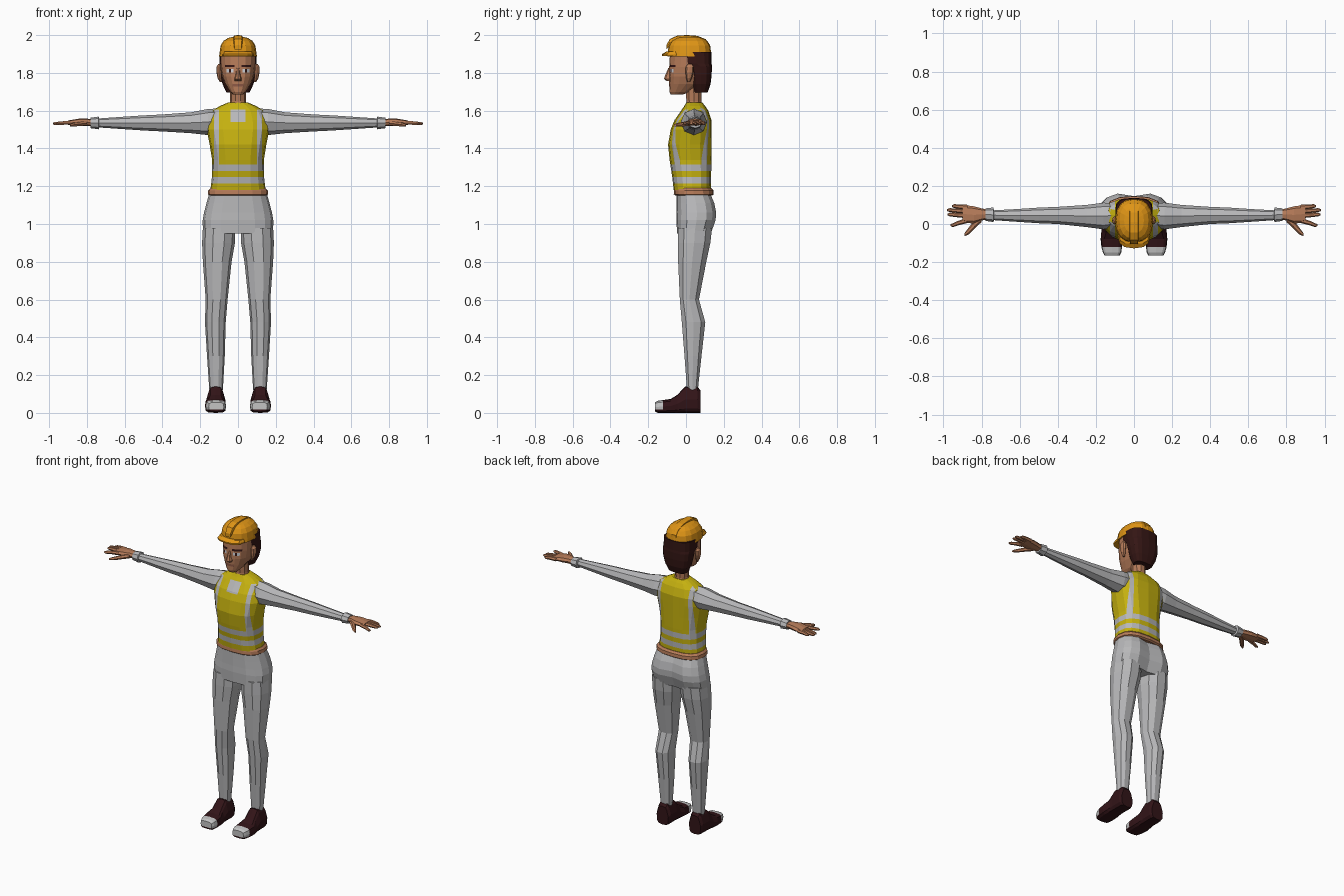
import bpy, bmesh, math
from mathutils import Vector


def mat(name, r, g, b):
    m = bpy.data.materials.new(name)
    m.diffuse_color = (r, g, b, 1)
    return m


SKIN = mat("skin", 0.47, 0.20, 0.10)
HAIR = mat("dark brown hair", 0.035, 0.008, 0.007)
ORANGE = mat("helmet orange", 0.74, 0.30, 0.008)
YELLOW = mat("vest yellow", 0.56, 0.44, 0.005)
STRIPE = mat("stripe grey", 0.47, 0.47, 0.48)
CLOTH = mat("cloth grey", 0.48, 0.48, 0.49)
BOOT = mat("boot brown", 0.032, 0.007, 0.009)
TOE = mat("toe cap grey", 0.55, 0.55, 0.55)
WHITE = mat("eye white", 0.62, 0.65, 0.70)
LIP = mat("lip brown", 0.27, 0.10, 0.06)


def place(axis, t, a, b):
    return {"x": (t, a, b), "y": (a, t, b), "z": (a, b, t)}[axis]


def loft(name, axis, rows, n=8, p=2.0, mats=(SKIN,), mirror=False,
         cuts=(), rule=None, tweak=None):
    """Skin superellipse rings (t, centre a, centre b, radius a, radius b) along an axis."""
    bm = bmesh.new()
    rings = []
    for t, ca, cb, ra, rb in rows:
        ring = []
        for i in range(n):
            c, s = math.cos(2 * math.pi * i / n), math.sin(2 * math.pi * i / n)
            a = ca + ra * math.copysign(abs(c) ** (2 / p), c)
            b = cb + rb * math.copysign(abs(s) ** (2 / p), s)
            ring.append(bm.verts.new(place(axis, t, a, b)))
        rings.append(ring)
    for lo, hi in zip(rings, rings[1:]):
        for i in range(n):
            j = (i + 1) % n
            bm.faces.new((lo[i], lo[j], hi[j], hi[i]))
    bm.faces.new(rings[0])
    bm.faces.new(rings[-1])
    if tweak:
        for v in bm.verts:
            tweak(v.co)
    # cut lines for painted areas
    for k, value in cuts:
        normal = Vector((0, 0, 0))
        normal["xyz".index(k)] = 1
        bmesh.ops.bisect_plane(bm, geom=bm.verts[:] + bm.edges[:] + bm.faces[:],
                               plane_co=normal * value, plane_no=normal)
    bmesh.ops.recalc_face_normals(bm, faces=bm.faces[:])
    if rule:
        for f in bm.faces:
            f.material_index = rule(f.calc_center_median())
    me = bpy.data.meshes.new(name)
    bm.to_mesh(me)
    bm.free()
    for m in mats:
        me.materials.append(m)
    ob = bpy.data.objects.new(name, me)
    bpy.context.collection.objects.link(ob)
    if mirror:
        ob.modifiers.new("mirror", "MIRROR").use_mirror_merge = False
    return ob


def both(*values):
    return [("x", s * v) for v in values for s in (-1, 1)]


# Boots with grey toe caps
def boot_taper(co):
    if co.z > 0.08:
        co.x = 0.117 + (co.x - 0.117) * 0.78


loft("boots", "y", [(-0.165, .115, .032, .040, .024), (-0.15, .115, .032, .048, .032),
                    (-0.122, .117, .034, .054, .034), (-0.08, .119, .037, .056, .037),
                    (-0.045, .119, .048, .053, .048), (-0.005, .118, .070, .050, .070),
                    (0.06, .117, .070, .050, .070), (0.076, .117, .060, .042, .060)],
     n=12, p=3.6, mats=(BOOT, TOE), mirror=True, cuts=[("z", 0.018)],
     rule=lambda c: int(c.y < -0.122 and c.z > 0.018), tweak=boot_taper)

# Trousers
loft("trouser_legs", "z", [(.12, .116, .034, .036, .030), (.30, .117, .037, .047, .047),
                           (.48, .120, .040, .055, .065), (.60, .113, .018, .058, .053),
                           (.80, .110, .033, .076, .078), (.90, .103, .043, .087, .090),
                           (.98, .100, .048, .086, .094)],
     n=10, p=2.2, mats=(CLOTH,), mirror=True)


def seat_crease(co):
    if abs(co.x) < 0.01 and co.y > 0.1:
        co.y -= 0.02


loft("trouser_hips", "z", [(.95, 0, .045, .186, .092), (1.02, 0, .056, .187, .107),
                           (1.06, 0, .058, .180, .108), (1.11, 0, .053, .167, .103),
                           (1.17, 0, .040, .150, .090)],
     n=16, p=2.6, mats=(CLOTH,), tweak=seat_crease)

# Waist band
loft("waist_band", "z", [(1.15, 0, .041, .150, .096), (1.157, 0, .041, .160, .106),
                         (1.178, 0, .041, .158, .104), (1.19, 0, .037, .146, .097)],
     n=16, p=2.6)


# Vest with reflective stripes and shirt collar opening
def vest_rule(c):
    x = abs(c.x)
    if c.z < 1.315:
        return int(1.215 < c.z < 1.25 or 1.28 < c.z)
    if x < 0.04 and c.y < 0.02 and 1.54 < c.z < 1.605:
        return 2
    return int(0.1 < x < 0.126 and abs(c.y - 0.035) > 0.03)


loft("vest", "z", [(1.18, 0, .033, .146, .098), (1.25, 0, .030, .138, .103),
                   (1.34, 0, .024, .137, .111), (1.42, 0, .020, .150, .115),
                   (1.50, 0, .027, .166, .108), (1.55, 0, .037, .163, .098),
                   (1.60, 0, .046, .138, .072), (1.625, 0, .046, .095, .055),
                   (1.642, 0, .044, .055, .043)],
     n=16, p=2.6, mats=(YELLOW, STRIPE, CLOTH),
     cuts=[("z", z) for z in (1.215, 1.25, 1.28, 1.315, 1.54, 1.605)]
     + both(.04, .1, .126), rule=vest_rule)

# Sleeves and cuffs
loft("sleeves", "x", [(.09, .046, 1.55, .062, .062), (.16, .042, 1.54, .070, .069),
                      (.25, .042, 1.536, .058, .055), (.40, .045, 1.535, .045, .045),
                      (.50, .045, 1.535, .041, .040), (.62, .045, 1.535, .033, .032),
                      (.735, .046, 1.535, .026, .024), (.738, .048, 1.535, .038, .034),
                      (.755, .049, 1.535, .036, .031), (.78, .049, 1.535, .033, .028)],
     n=8, mats=(CLOTH,), mirror=True)

# Hands: palm, fingers, thumb
loft("palms", "x", [(.75, .05, 1.535, .022, .017), (.80, .050, 1.539, .032, .019),
                    (.84, .048, 1.539, .045, .019), (.90, .053, 1.536, .047, .012)],
     n=8, p=2.4, mirror=True)
for fname, y0, y1, tip in (("little_fingers", .088, .094, .955), ("ring_fingers", .066, .073, .980),
                           ("middle_fingers", .043, .050, .978), ("index_fingers", .018, -.006, .962)):
    loft(fname, "x", [(.875, y0, 1.536, .013, .012), (.92, (y0 + y1) / 2, 1.535, .012, .011),
                      (tip - .012, y1, 1.532, .010, .009), (tip, y1, 1.531, .005, .005)],
         n=6, mirror=True)
loft("thumbs", "x", [(.80, .030, 1.534, .020, .014), (.835, .000, 1.530, .022, .013),
                     (.865, -.034, 1.526, .019, .011), (.89, -.057, 1.523, .008, .007)],
     n=6, mirror=True)

# Neck
loft("neck", "z", [(1.61, 0, .043, .052, .046), (1.65, 0, .042, .042, .042),
                   (1.74, 0, .040, .045, .045)], n=10)


# Head with eyes, brows and mouth cut into the face
def face_rule(c):
    x = abs(c.x)
    if c.y > -0.02:
        return 0
    if 0.018 < x < 0.07 and 1.830 < c.z < 1.843:
        return 1
    if 0.024 < x < 0.060 and 1.802 < c.z < 1.820:
        return 1 if 0.036 < x < 0.047 else 2
    return 3 if x < 0.028 and 1.727 < c.z < 1.741 else 0


loft("head", "z", [(1.685, 0, -.050, .026, .030), (1.70, 0, -.030, .042, .058),
                   (1.74, 0, .000, .068, .089), (1.78, 0, .012, .084, .103),
                   (1.83, 0, .018, .091, .107), (1.90, 0, .020, .092, .105),
                   (1.95, 0, .020, .080, .095)],
     n=16, p=2.3, mats=(SKIN, HAIR, WHITE, LIP), rule=face_rule,
     cuts=[("z", z) for z in (1.727, 1.741, 1.802, 1.820, 1.830, 1.843)]
     + both(.018, .024, .028, .036, .047, .060, .070))

# Nose and ears
loft("nose", "z", [(1.758, 0, -.085, .018, .018), (1.768, 0, -.088, .020, .029),
                   (1.785, 0, -.085, .014, .026), (1.825, 0, -.080, .009, .014)], n=8)
loft("ears", "z", [(1.752, .090, .014, .006, .008), (1.772, .097, .016, .011, .015),
                   (1.805, .101, .019, .014, .022), (1.832, .101, .020, .013, .021),
                   (1.846, .098, .020, .007, .011)], n=8, mirror=True)

# Hair
loft("hair", "z", [(1.695, 0, .078, .060, .036), (1.74, 0, .080, .082, .050),
                   (1.79, 0, .080, .094, .056), (1.835, 0, .074, .098, .063),
                   (1.85, 0, .056, .098, .080), (1.91, 0, .051, .097, .085)],
     n=16, p=3, mats=(HAIR,))

# Hard hat: shell, peak and ridge
loft("helmet_shell", "z", [(1.888, 0, .018, .100, .117), (1.905, 0, .018, .098, .115),
                           (1.945, 0, .018, .092, .110), (1.970, 0, .018, .076, .094),
                           (1.985, 0, .018, .052, .066), (1.991, 0, .018, .025, .035)],
     n=16, p=2.4, mats=(ORANGE,))
loft("helmet_peak", "z", [(1.890, 0, -.060, .086, .067), (1.899, 0, -.060, .086, .068),
                          (1.912, 0, -.058, .080, .048)], n=12, p=2.6, mats=(ORANGE,))
loft("helmet_ridge", "y", [(-.104, 0, 1.935, .020, .012), (-.085, 0, 1.962, .024, .018),
                           (-.045, 0, 1.980, .025, .018), (.01, 0, 1.985, .025, .015),
                           (.06, 0, 1.980, .025, .016), (.105, 0, 1.962, .023, .016),
                           (.128, 0, 1.935, .019, .012)],
     n=8, p=5, mats=(ORANGE,))
